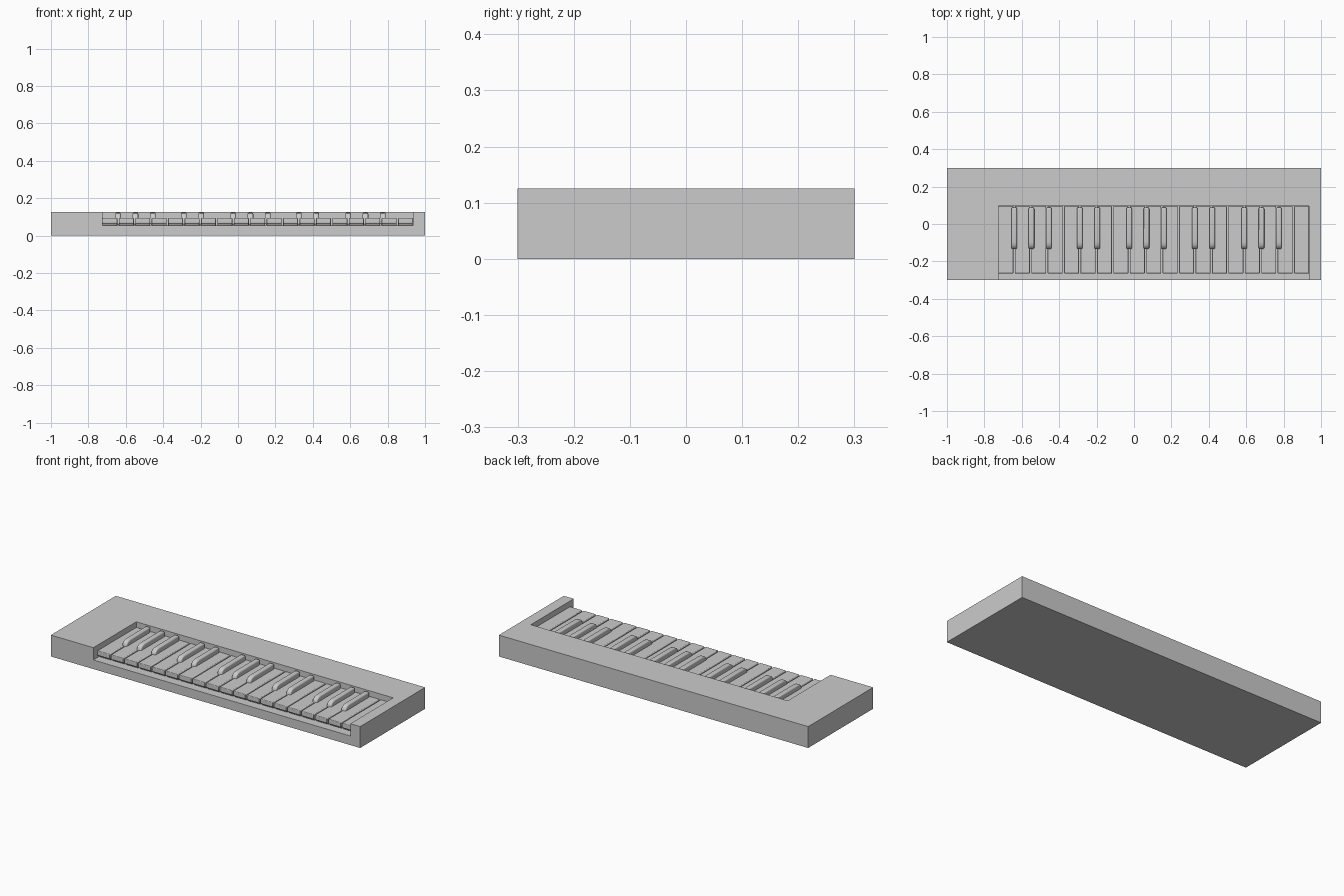
import bpy, bmesh

if "Cube" in bpy.data.objects:
    bpy.data.objects.remove(bpy.data.objects["Cube"])

WELL_L, WELL_R = -0.725, 0.936      # key well limits in x
WELL_BACK, WELL_FLOOR = 0.096, 0.053
WHITES, GAP = 19, 0.008
PITCH = (WELL_R - WELL_L + GAP) / WHITES


def box(name, x, y, z):
    """Box from (min, max) ranges."""
    bpy.ops.mesh.primitive_cube_add(size=1, location=[sum(r) / 2 for r in (x, y, z)])
    ob = bpy.context.object
    ob.name = name
    ob.scale = [r[1] - r[0] for r in (x, y, z)]
    bpy.ops.object.transform_apply(location=False, rotation=False, scale=True)
    return ob


def key(name, profile, x0, x1, bevel):
    """Side profile (y, z) extruded across x, with softened edges."""
    bm = bmesh.new()
    face = bm.faces.new([bm.verts.new((x0, y, z)) for y, z in profile])
    ext = bmesh.ops.extrude_face_region(bm, geom=[face])
    verts = [v for v in ext["geom"] if isinstance(v, bmesh.types.BMVert)]
    bmesh.ops.translate(bm, verts=verts, vec=(x1 - x0, 0, 0))
    bmesh.ops.recalc_face_normals(bm, faces=bm.faces)
    mesh = bpy.data.meshes.new(name)
    bm.to_mesh(mesh)
    bm.free()
    ob = bpy.data.objects.new(name, mesh)
    bpy.context.collection.objects.link(ob)
    mod = ob.modifiers.new("soft_edges", "BEVEL")
    mod.width, mod.segments, mod.limit_method = bevel, 3, "ANGLE"
    mod.angle_limit = 0.6
    bpy.ops.object.select_all(action="DESELECT")
    ob.select_set(True)
    bpy.context.view_layer.objects.active = ob
    bpy.ops.object.shade_smooth_by_angle(angle=0.7)
    return ob


# Case with the key well cut out of it, open to the front
case = box("case", (-1, 1), (-0.3, 0.3), (0, 0.125))
cutter = box("key_well_cutter", (WELL_L, WELL_R), (-0.4, WELL_BACK), (WELL_FLOOR, 0.3))
cutter.hide_render = True
cutter.hide_set(True)
cut = case.modifiers.new("key_well", "BOOLEAN")
cut.operation, cut.solver, cut.object = "DIFFERENCE", "EXACT", cutter

# White keys with a rounded overhanging lip
white_profile = [(WELL_BACK, WELL_FLOOR), (-0.25, WELL_FLOOR), (-0.254, 0.063),
                 (-0.265, 0.066), (-0.265, 0.094), (WELL_BACK, 0.094)]
for i in range(WHITES):
    x0 = WELL_L + i * PITCH
    key(f"white_key_{i + 1}", white_profile, x0, x0 + PITCH - GAP, 0.004)

# Black keys in groups of three and two, spread slightly within each group
black_profile = [(0.088, 0.06), (-0.134, 0.06), (-0.134, 0.098), (-0.128, 0.111),
                 (-0.114, 0.12), (-0.095, 0.123), (0.088, 0.123)]
for first, count in ((1, 3), (5, 2), (8, 3), (12, 2), (15, 3)):
    for j in range(count):
        x = WELL_L + (first + j) * PITCH - GAP / 2 + 0.005 * j
        key(f"black_key_{first + j}", black_profile, x - 0.015, x + 0.015, 0.007)
